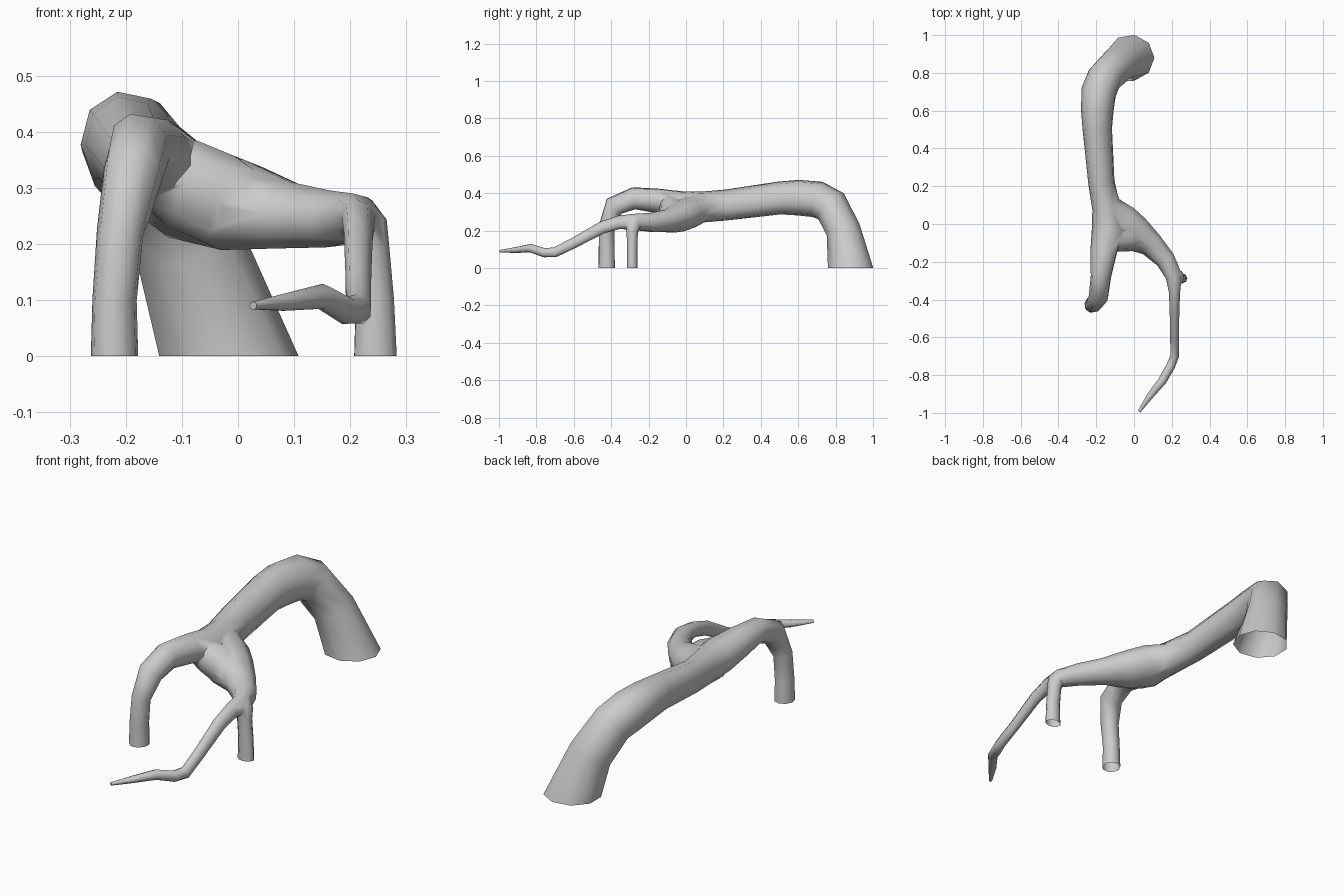
import bpy, bmesh, math
from mathutils import Vector

if "Cube" in bpy.data.objects:
    bpy.data.objects.remove(bpy.data.objects["Cube"])

SIDES = 9


def tube(name, pts, start=None, end=None):
    """Sweep an oval ring along pts of (x, y, z, half width, half height)."""
    P = [Vector(p[:3]) for p in pts]
    bm = bmesh.new()
    rings, side = [], Vector((1, 0, 0))
    for i, p in enumerate(pts):
        a, b = P[max(i - 1, 0)], P[min(i + 1, len(P) - 1)]
        t = (b - a).normalized()
        if 0 < i < len(P) - 1:
            t = ((P[i] - a).normalized() + (b - P[i]).normalized()).normalized()
        if i == 0 and start:
            t = Vector(start)
        if i == len(P) - 1 and end:
            t = Vector(end)
        side = (side - t * side.dot(t)).normalized()
        up = side.cross(t)
        rings.append([bm.verts.new(P[i] + side * p[3] * math.cos(k * math.tau / SIDES)
                                   + up * p[4] * math.sin(k * math.tau / SIDES))
                      for k in range(SIDES)])
    for r, s in zip(rings, rings[1:]):
        for k in range(SIDES):
            n = (k + 1) % SIDES
            bm.faces.new((r[k], r[n], s[n], s[k]))
    bm.faces.new(rings[0])
    bm.faces.new(rings[-1])
    bmesh.ops.recalc_face_normals(bm, faces=bm.faces)
    me = bpy.data.meshes.new(name)
    bm.to_mesh(me)
    bm.free()
    ob = bpy.data.objects.new(name, me)
    bpy.context.collection.objects.link(ob)
    return ob


# Thick arch from the ground, running forward into the left leg
root = tube("root", [
    (-.02, .88, 0, .128, .123), (-.09, .842, .2, .1, .094),
    (-.155, .775, .33, .093, .098), (-.185, .7, .367, .094, .1),
    (-.193, .6, .376, .086, .098),
    (-.193, .5, .374, .077, .091), (-.172, .22, .337, .068, .086),
    (-.145, .08, .325, .075, .088), (-.14, -.04, .337, .088, .078),
    (-.16, -.15, .36, .073, .066), (-.175, -.28, .373, .053, .062),
    (-.187, -.385, .33, .052, .058), (-.21, -.425, .22, .042, .043),
    (-.22, -.425, .1, .039, .044), (-.22, -.425, 0, .042, .046)],
    (0, 0, 1), (0, 0, -1))

# Side branch sweeping right from the fork
branch = tube("side_branch", [
    (-.165, .13, .33, .05, .06), (-.085, .01, .293, .12, .088),
    (0, -.047, .267, .104, .084), (.09, -.105, .25, .07, .061),
    (.17, -.19, .243, .055, .053), (.212, -.28, .247, .043, .045),
    (.215, -.36, .243, .03, .037), (.215, -.45, .215, .026, .034),
    (.215, -.6, .133, .023, .029), (.215, -.7, .084, .023, .028),
    (.193, -.755, .081, .024, .025), (.15, -.83, .106, .023, .023),
    (.085, -.91, .096, .018, .016), (.027, -.993, .09, .008, .007)])

# Short right leg
leg = tube("right_leg", [
    (.215, -.265, .268, .026, .024), (.232, -.283, .235, .037, .044),
    (.236, -.288, .19, .035, .031), (.243, -.288, .1, .035, .028),
    (.244, -.288, 0, .039, .029)], (.5, -.2, -.84), (0, 0, -1))

# Web of bark filling the crotch of the fork
web = tube("fork_web", [
    (-.17, -.08, .33, .05, .05), (-.1, -.075, .308, .085, .07),
    (-.03, -.07, .28, .085, .075), (.05, -.085, .26, .05, .055)])

# Merge the limbs into one skin
for part in (branch, leg, web):
    mod = root.modifiers.new("join", 'BOOLEAN')
    mod.operation, mod.solver, mod.object = 'UNION', 'EXACT', part
bpy.context.view_layer.objects.active = root
root.select_set(True)
for mod in list(root.modifiers):
    bpy.ops.object.modifier_apply(modifier=mod.name)
for part in (branch, leg, web):
    bpy.data.objects.remove(part)

# Open the undersides that rest on the ground
bm = bmesh.new()
bm.from_mesh(root.data)
bmesh.ops.delete(bm, geom=[f for f in bm.faces if all(v.co.z < .002 for v in f.verts)],
                 context='FACES')
# Soften the seams at the forks
seam = [v for v in bm.verts if (-.13 < v.co.y < .15)
        or (v.co.x > .15 and -.33 < v.co.y < -.13 and v.co.z > .15)]
bmesh.ops.smooth_vert(bm, verts=seam, factor=.25, use_axis_x=True,
                      use_axis_y=True, use_axis_z=True)
bm.to_mesh(root.data)
bm.free()
bpy.ops.object.shade_smooth_by_angle(angle=math.radians(60))
